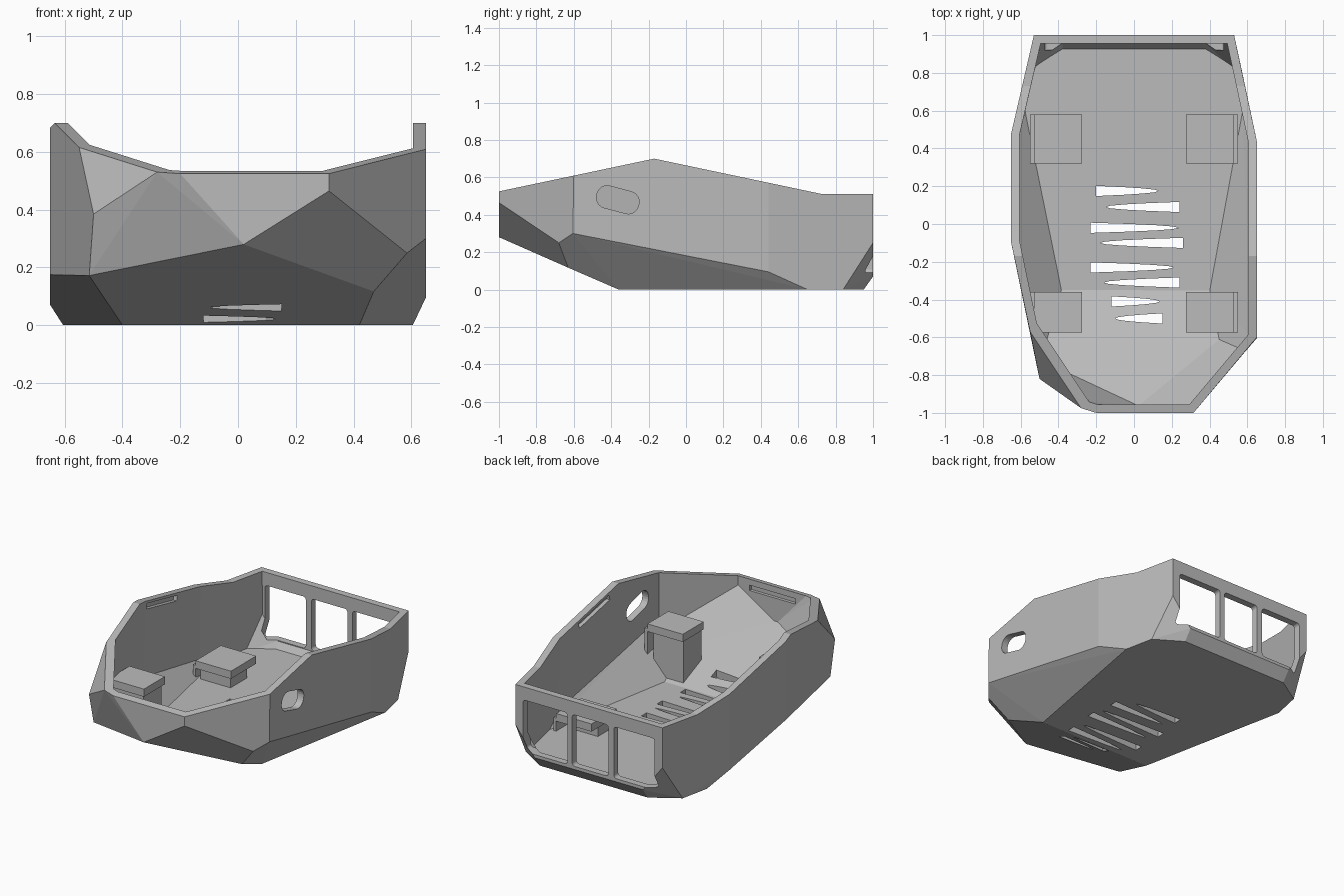
import bpy, bmesh, math
from mathutils import Vector, Matrix

old = bpy.data.objects.get("Cube")
if old:
    bpy.data.objects.remove(old, do_unlink=True)

grey = bpy.data.materials.new("plain grey")
grey.use_nodes = True
grey.diffuse_color = (0.5, 0.5, 0.5, 1)
grey.node_tree.nodes["Principled BSDF"].inputs["Base Color"].default_value = (0.5, 0.5, 0.5, 1)
WALL = 0.045


def make(name, bm):
    bmesh.ops.recalc_face_normals(bm, faces=bm.faces)
    mesh = bpy.data.meshes.new(name)
    bm.to_mesh(mesh)
    bm.free()
    mesh.materials.append(grey)
    ob = bpy.data.objects.new(name, mesh)
    bpy.context.scene.collection.objects.link(ob)
    return ob


def hull(points):
    bm = bmesh.new()
    for p in points:
        bm.verts.new(p)
    res = bmesh.ops.convex_hull(bm, input=bm.verts)
    loose = {g for g in res["geom_interior"] + res["geom_unused"]
             if isinstance(g, bmesh.types.BMVert)}
    bmesh.ops.delete(bm, geom=list(loose), context='VERTS')
    bmesh.ops.dissolve_limit(bm, angle_limit=math.radians(1.5),
                             verts=bm.verts, edges=bm.edges)
    return bm


def box(name, lo, hi, round_axis=None, radius=0.0, tilt=0.0):
    """Box between two corners, rounded along one axis, tilted about x."""
    lo, hi = Vector(lo), Vector(hi)
    bm = bmesh.new()
    bmesh.ops.create_cube(bm, size=1)
    bmesh.ops.scale(bm, vec=hi - lo, verts=bm.verts)
    if round_axis is not None:
        edges = [e for e in bm.edges
                 if abs((e.verts[0].co - e.verts[1].co).normalized()[round_axis]) > 0.9]
        bmesh.ops.bevel(bm, geom=edges, offset=radius, segments=6, profile=0.5,
                        affect='EDGES')
    bmesh.ops.rotate(bm, matrix=Matrix.Rotation(tilt, 3, 'X'), verts=bm.verts)
    bmesh.ops.translate(bm, vec=(lo + hi) / 2, verts=bm.verts)
    return make(name, bm)


def prism(name, points, push):
    """Outline of 3D points pushed along a vector."""
    bm = bmesh.new()
    face = bm.faces.new([bm.verts.new(p) for p in points])
    res = bmesh.ops.extrude_face_region(bm, geom=[face])
    moved = [g for g in res["geom"] if isinstance(g, bmesh.types.BMVert)]
    bmesh.ops.translate(bm, vec=push, verts=moved)
    return make(name, bm)


def boolean(target, tools, operation):
    """Apply the tools in turn and throw them away."""
    for tool in tools:
        tool.hide_render = True
        mod = target.modifiers.new("cut", 'BOOLEAN')
        mod.operation, mod.solver, mod.object = operation, 'EXACT', tool
        bpy.context.view_layer.update()
        graph = bpy.context.evaluated_depsgraph_get()
        mesh = bpy.data.meshes.new_from_object(target.evaluated_get(graph))
        target.modifiers.clear()
        target.data = mesh
        bpy.data.objects.remove(tool, do_unlink=True)


def rim(x, y):
    """Rim point: height rises to a peak, then falls to the back."""
    z = 0.70 + (y + 0.17) * 0.211 if y < -0.17 else 0.70 - (y + 0.17) * 0.211
    return (x, y, max(z, 0.51))


# Corner points of the faceted hull
rim_points = [rim(*p) for p in (
    (-0.55, -0.57), (-0.28, -0.975), (-0.2, -1), (0.315, -1), (0.65, -0.6),
    (0.65, -0.17), (0.65, 0.44), (0.53, 1), (-0.53, 1), (-0.65, 0.48),
    (-0.65, -0.1), (-0.635, -0.17))]
nose = [(-0.5, -0.82, 0.385), (-0.515, -0.75, 0.172), (0.02, -1, 0.28),
        (0.315, -1, 0.465), (0.585, -0.68, 0.25), (0.65, -0.605, 0.30),
        (0.47, -0.63, 0.117), (-0.4, -0.36, 0), (0.42, -0.36, 0)]
chine = [(-0.65, -0.1, 0.175), (-0.65, 0.48, 0.07), (0.65, 0.44, 0.095)]
stern = [(s * x, y, z) for s in (-1, 1) for x, y, z in (
    (0.605, 0.65, 0), (0.565, 0.84, 0), (0.39, 0.95, 0),
    (0.39, 1, 0.07), (0.53, 1, 0.25))]
shell_points = rim_points + nose + chine + stern
body = make("hull_shell", hull(shell_points))
planes = [(f.center.copy(), f.normal.copy()) for f in body.data.polygons
          if f.normal.z < 0.5]


def cavity(name, inset):
    """Inside of the hull, each plane moved inwards, open above."""
    bm = bmesh.new()
    bmesh.ops.create_cube(bm, size=4)
    for centre, normal in planes:
        bmesh.ops.bisect_plane(bm, geom=bm.verts[:] + bm.edges[:] + bm.faces[:],
                               dist=1e-5, plane_co=centre - normal * inset,
                               plane_no=normal, clear_outer=True)
        bmesh.ops.holes_fill(bm, edges=bm.edges, sides=0)
        bmesh.ops.remove_doubles(bm, verts=bm.verts, dist=1e-4)
    points = [v.co.copy() for v in bm.verts]
    bm.free()
    return make(name, hull(points))


# Cut the falling back rim, then hollow the hull
back_top = [(-1, -0.4, 0.7485), (-1, 0.73, 0.51), (-1, 1.2, 0.51), (-1, 1.2, 1), (-1, -0.4, 1)]
boolean(body, [prism("rim_cutter", back_top, (2, 0, 0)), cavity("cavity", WALL)],
        'DIFFERENCE')

# Three back windows and one oval side opening
cutters = [box("window_cutter", (a, 0.92, 0.09), (b, 1.1, 0.425), 1, 0.02)
           for a, b in ((-0.475, -0.18), (-0.14, 0.12), (0.155, 0.475))]
cutters.append(box("oval_cutter", (0.5, -0.48, 0.42), (0.8, -0.25, 0.54), 0, 0.055,
                   math.radians(-15)))

# Tapered floor vents, alternating direction
vents = ((-0.20, 0.13, 0.175), (0.24, -0.15, 0.09), (-0.23, 0.235, -0.02),
         (0.26, -0.18, -0.10), (-0.23, 0.21, -0.23), (0.24, -0.16, -0.31),
         (-0.12, 0.135, -0.41), (0.15, -0.10, -0.50))
for base, tip, y in vents:
    steps = [i / 4 for i in range(-4, 5)]
    outline = [(tip + (base - tip) * t * t, y + 0.027 * t, -0.1) for t in steps]
    cutters.append(prism("vent_cutter", outline, (0, 0, 0.4)))

# Shallow clip recesses under the rim
for s in (-1, 1):
    cutters.append(box("side_recess_cutter", (s * 0.615 - 0.015, -0.08, 0.595),
                       (s * 0.615 + 0.015, 0.24, 0.63), tilt=math.radians(-12)))
cutters.append(box("front_recess_cutter", (-0.12, -0.975, 0.46), (0.21, -0.94, 0.495)))
boolean(body, cutters, 'DIFFERENCE')

# Four inner mounts: a plate on a narrower post, trimmed to the hull
for side, s in (("right", -1), ("left", 1)):
    for end, y0, y1, top, back in (("front", -0.575, -0.36, 0.385, 0.02),
                                   ("back", 0.32, 0.58, 0.16, 0.08)):
        def span(a, b):
            return sorted((s * a, s * b))
        x0, x1 = span(0.275, 0.53)
        plate = box(f"{end}_{side}_mount_plate", (x0, y0, top - 0.05), (x1, y1, top))
        x0, x1 = span(0.285, 0.50)
        post = box(f"{end}_{side}_mount_post", (x0, y0 + 0.01, 0), (x1, y1 - back, top - 0.05))
        x0, x1 = span(0.53, 0.55)
        lip = box(f"{end}_{side}_mount_lip", (x0, y0, 0.02), (x1, y1, top - 0.03))
        for part in (plate, post, lip):
            boolean(part, [cavity("trim", WALL / 2)], 'INTERSECT')
